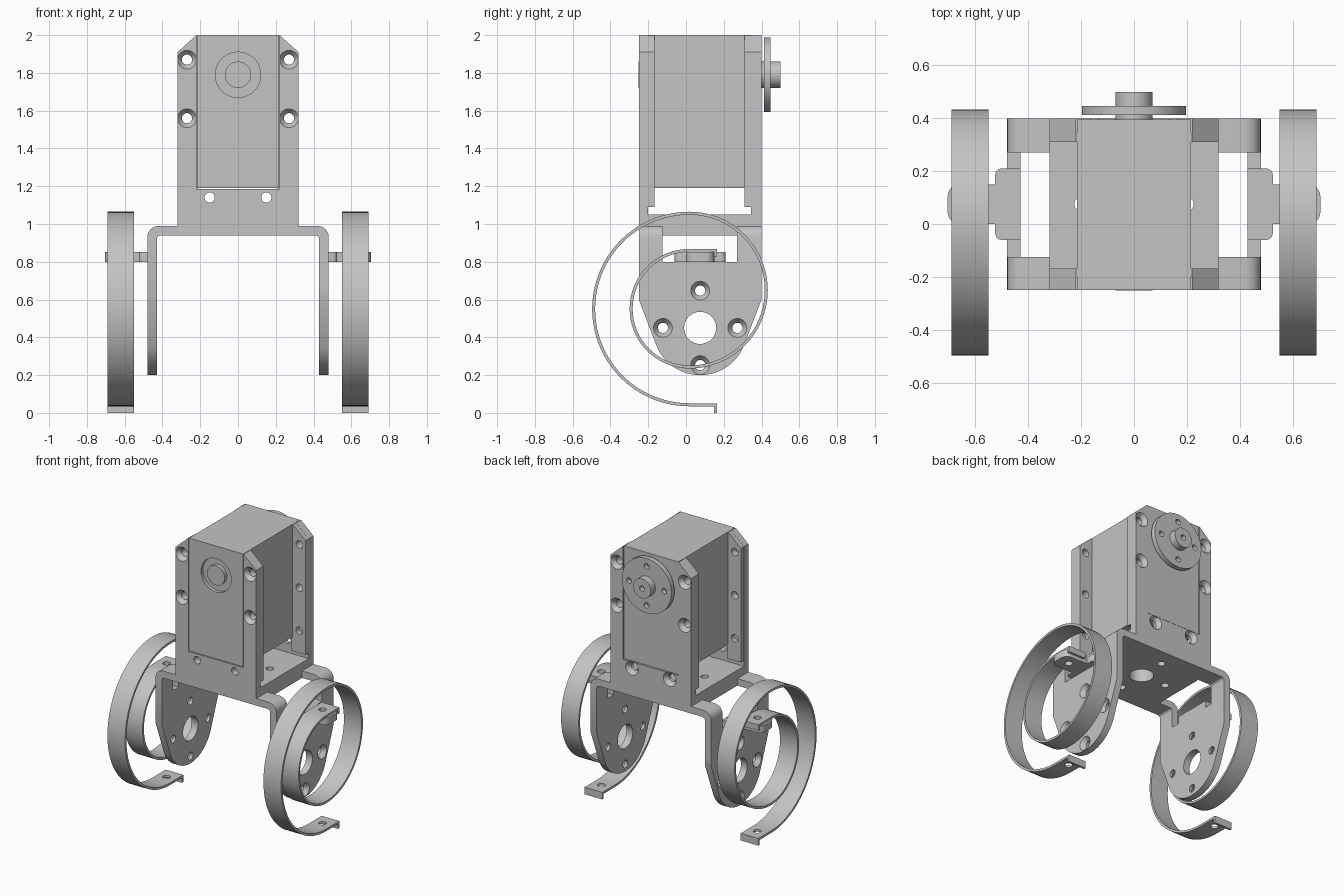
import bpy, bmesh
from math import sin, cos, pi, radians
from mathutils import Vector

if "Cube" in bpy.data.objects:
    bpy.data.objects.remove(bpy.data.objects["Cube"])

GREY = (0.55, 0.55, 0.55, 1)
metal = bpy.data.materials.new("plain grey metal")
metal.use_nodes = True
metal.diffuse_color = GREY
metal.node_tree.nodes["Principled BSDF"].inputs["Base Color"].default_value = GREY


def place(axis, u, v, t):
    return {"x": (t, u, v), "y": (u, t, v), "z": (u, v, t)}[axis]


def arc(cu, cv, r, a, b, n):
    angles = [radians(a + (b - a) * i / n) for i in range(n + 1)]
    return [(cu + r * cos(k), cv + r * sin(k)) for k in angles]


def rounded(corners, n=6):
    """Outline whose corners (u, v, radius) are filleted."""
    out = []
    for i, (u, v, r) in enumerate(corners):
        p = Vector((u, v))
        if r == 0:
            out.append(p)
            continue
        a = (Vector(corners[i - 1][:2]) - p).normalized()
        b = (Vector(corners[(i + 1) % len(corners)][:2]) - p).normalized()
        for k in range(n + 1):
            w = k / n * pi / 2
            out.append(p + a * r * (1 - sin(w)) + b * r * (1 - cos(w)))
    return out


def prism(bm, axis, pts, lo, hi):
    rings = [[bm.verts.new(place(axis, u, v, t)) for u, v in pts] for t in (lo, hi)]
    skin(bm, rings)


def lathe(bm, axis, u, v, profile, n=32):
    """Solid of revolution; profile holds (distance along axis, radius)."""
    rings = [[bm.verts.new(place(axis, p, q, t)) for p, q in arc(u, v, r, 0, 360 - 360 / n, n - 1)]
             for t, r in profile]
    skin(bm, rings)


def skin(bm, rings):
    faces = [bm.faces.new(rings[0]), bm.faces.new(rings[-1])]
    for a, b in zip(rings, rings[1:]):
        for i in range(len(a)):
            faces.append(bm.faces.new((a[i - 1], a[i], b[i], b[i - 1])))
    bmesh.ops.recalc_face_normals(bm, faces=faces)


def box(bm, x0, x1, y0, y1, z0, z1):
    prism(bm, "z", [(x0, y0), (x1, y0), (x1, y1), (x0, y1)], z0, z1)


def make(name, bm):
    mesh = bpy.data.meshes.new(name)
    bm.to_mesh(mesh)
    bm.free()
    mesh.materials.append(metal)
    ob = bpy.data.objects.new(name, mesh)
    bpy.context.collection.objects.link(ob)
    return ob


def bake(ob):
    deps = bpy.context.evaluated_depsgraph_get()
    mesh = bpy.data.meshes.new_from_object(ob.evaluated_get(deps))
    ob.modifiers.clear()
    ob.data = mesh


def boolean(ob, bm, operation="DIFFERENCE"):
    cutter = make("cutter", bm)
    cutter.hide_render = True
    mod = ob.modifiers.new("cut", "BOOLEAN")
    mod.object, mod.operation, mod.solver = cutter, operation, "EXACT"
    bake(ob)
    bpy.data.objects.remove(cutter)


def finish(ob):
    bpy.ops.object.select_all(action="DESELECT")
    ob.select_set(True)
    bpy.context.view_layer.objects.active = ob
    bpy.ops.object.shade_smooth_by_angle(angle=radians(30))


def countersink(bm, axis, u, v, face, into):
    """Screw hole cutter, wide at face and narrow through the plate."""
    lathe(bm, axis, u, v, [(face - into * 0.02, 0.05), (face, 0.05),
                           (face + into * 0.03, 0.027), (face + into * 0.08, 0.027)], 24)


MID = 0.075           # centre line of the brackets in y
SIDES = (1, -1)
SCREWS = [(s * 0.27, z) for s in SIDES for z in (1.87, 1.56)]
FLOOR = [(0, MID, 0.08)] + [(s * 0.2, MID, 0.026) for s in SIDES] + [(0, MID + s * 0.2, 0.026) for s in SIDES]


def floor_holes(bm):
    for x, y, r in FLOOR:
        lathe(bm, "z", x, y, [(0.9, r), (1.08, r)])


# Upper bracket: two slotted walls joined by a floor
bm = bmesh.new()
prism(bm, "y", [(-0.32, 0.99), (0.32, 0.99), (0.32, 1.91), (0.22, 2), (0.22, 1.185),
                (-0.22, 1.185), (-0.22, 2), (-0.32, 1.91)], -0.25, 0.40)
upper = make("upper_bracket", bm)
bm = bmesh.new()
box(bm, -0.5, 0.5, -0.20, 0.345, 1.05, 2.1)
boolean(upper, bm)
bm = bmesh.new()
floor_holes(bm)
for x, z in SCREWS:
    countersink(bm, "y", x, z, -0.25, 1)
    countersink(bm, "y", x, z, 0.40, -1)
for s in SIDES:
    lathe(bm, "y", s * 0.15, 1.14, [(-0.3, 0.027), (-0.15, 0.027)], 24)
    countersink(bm, "y", s * 0.15, 1.14, 0.40, -1)
boolean(upper, bm)
finish(upper)

# Motor body with a round recess in front
bm = bmesh.new()
box(bm, -0.215, 0.215, -0.249, 0.395, 1.19, 2)
motor = make("motor_body", bm)
bm = bmesh.new()
lathe(bm, "y", 0, 1.79, [(-0.3, 0.12), (-0.225, 0.12)], 48)
boolean(motor, bm)
finish(motor)
bm = bmesh.new()
lathe(bm, "y", 0, 1.79, [(-0.252, 0.07), (-0.2, 0.07)], 48)
finish(make("motor_front_boss", bm))

# Motor mounting flanges behind the bracket walls
bm = bmesh.new()
for s in SIDES:
    for lo, hi in ((-0.20, -0.168), (0.31, 0.345)):
        prism(bm, "y", [(s * 0.21, 1.09), (s * 0.319, 1.09), (s * 0.319, 1.91), (s * 0.22, 1.999), (s * 0.21, 1.999)], lo, hi)
flanges = make("motor_flanges", bm)
bm = bmesh.new()
for x, z in SCREWS + [(s * 0.27, 1.25) for s in SIDES]:
    lathe(bm, "y", x, z, [(-0.22, 0.027), (0.36, 0.027)], 24)
boolean(flanges, bm)
finish(flanges)

# Output disc with hub on the back
bm = bmesh.new()
lathe(bm, "y", 0, 1.79, [(0.38, 0.07), (0.412, 0.07), (0.412, 0.197), (0.447, 0.197),
                         (0.447, 0.07), (0.5, 0.07)], 64)
horn = make("output_disc", bm)
bm = bmesh.new()
lathe(bm, "y", 0, 1.79, [(0.46, 0.02), (0.55, 0.02)], 20)
for du, dv in ((1, 0), (-1, 0), (0, 1), (0, -1)):
    lathe(bm, "y", du * 0.14, 1.79 + dv * 0.14, [(0.40, 0.02), (0.46, 0.02)], 20)
boolean(horn, bm)
finish(horn)

# Lower bracket: bent strip trimmed to a rounded side outline
bm = bmesh.new()
prism(bm, "y", rounded([(-0.48, 0.1, 0), (-0.43, 0.1, 0), (-0.43, 0.94, 0.02), (0.43, 0.94, 0.02),
                        (0.43, 0.1, 0), (0.48, 0.1, 0), (0.48, 0.99, 0.06), (-0.48, 0.99, 0.06)]), -0.25, 0.40)
lower = make("lower_bracket", bm)
bm = bmesh.new()
prism(bm, "x", [(0.4, 1.1), (-0.25, 1.1), (-0.25, 0.6)] + arc(MID, 0.45, 0.25, 205, 335, 32) + [(0.4, 0.6)], -0.6, 0.6)
boolean(lower, bm, "INTERSECT")
bm = bmesh.new()
for s in SIDES:
    box(bm, *sorted((s * 0.32, s * 0.6)), -0.125, 0.27, 0.80, 1.1)
    lathe(bm, "x", MID, 0.45, [(s * 0.4, 0.085), (s * 0.55, 0.085)], 40)
    for dy, dz in ((1, 0), (-1, 0), (0, 1), (0, -1)):
        countersink(bm, "x", MID + dy * 0.197, 0.45 + dz * 0.197, s * 0.48, -s)
floor_holes(bm)
boolean(lower, bm)
finish(lower)

for s, side in ((1, "left"), (-1, "right")):
    # Mounting tab folded out of the lower bracket
    bm = bmesh.new()
    tab = rounded([(0.43, -0.06, 0), (0.525, -0.06, 0.025), (0.525, 0.0, 0), (0.705, 0.0, 0.045),
                   (0.705, 0.15, 0.045), (0.525, 0.15, 0), (0.525, 0.21, 0.025), (0.43, 0.21, 0)])
    prism(bm, "z", [(s * x, y) for x, y in tab], 0.80, 0.851)
    tab_ob = make(side + "_mounting_tab", bm)
    bm = bmesh.new()
    lathe(bm, "z", s * 0.62, MID, [(0.75, 0.026), (0.9, 0.026)], 24)
    boolean(tab_ob, bm)
    finish(tab_ob)

    # Spiral spring leg: three half turns with hooked ends
    path = [(0.157, 0.825), (0.157, 0.86)]
    path += arc(0.018, 0.5515, 0.3085, 90, 270, 32)
    path += arc(0.018, 0.65, 0.407, 270, 450, 40)[1:]
    path += arc(0.018, 0.55, 0.507, 90, 270, 44)[1:]
    path += [(0.157, 0.043), (0.157, 0.0)]
    bm = bmesh.new()
    rows = [[bm.verts.new((s * x, y, z)) for x in (0.55, 0.69)] for y, z in path]
    for a, b in zip(rows, rows[1:]):
        bm.faces.new((a[0], a[1], b[1], b[0]))
    leg = make(side + "_spring_leg", bm)
    solid = leg.modifiers.new("thickness", "SOLIDIFY")
    solid.thickness, solid.offset, solid.use_even_offset = 0.016, 0, True
    bake(leg)
    bm = bmesh.new()
    for z in (0.86, 0.043):
        lathe(bm, "z", s * 0.62, MID, [(z - 0.03, 0.026), (z + 0.03, 0.026)], 24)
    boolean(leg, bm)
    finish(leg)
